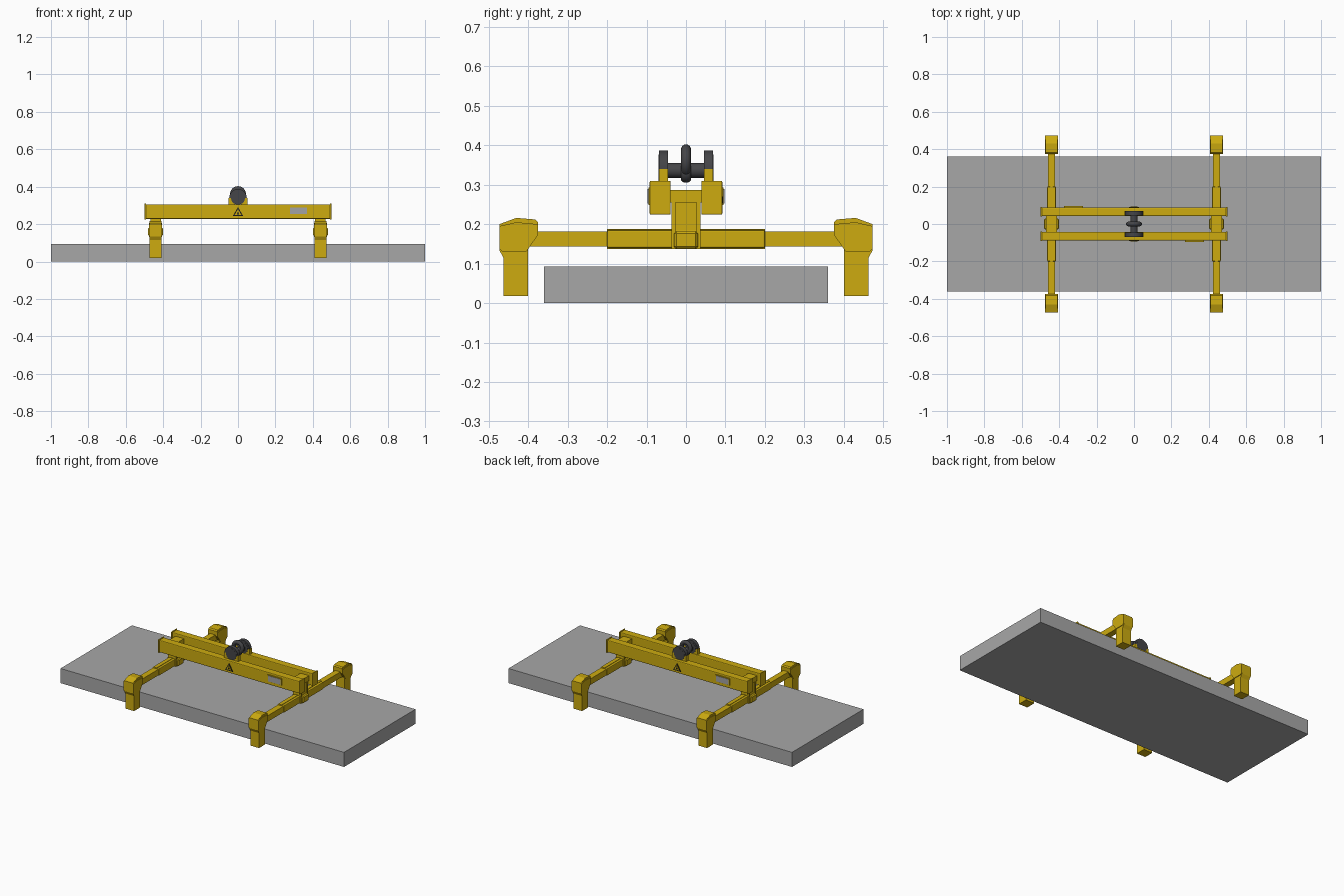
import bpy, bmesh, math
from mathutils import Vector, Matrix

if "Cube" in bpy.data.objects:
    bpy.data.objects.remove(bpy.data.objects["Cube"])


def mat(name, rgb):
    m = bpy.data.materials.new(name)
    m.diffuse_color = (*rgb, 1)
    m.use_nodes = True
    m.node_tree.nodes["Principled BSDF"].inputs["Base Color"].default_value = m.diffuse_color
    return m


YELLOW = mat("yellow_paint", (0.61, 0.41, 0.005))
GREY = mat("concrete_grey", (0.39, 0.39, 0.39))
DARK = mat("dark_steel", (0.06, 0.06, 0.065))
BLACK = mat("black", (0.01, 0.01, 0.01))
PLATE = mat("plate_grey", (0.36, 0.36, 0.37))


def finish(name, bm, material, bevel=0, segs=1, smooth=False):
    bmesh.ops.recalc_face_normals(bm, faces=bm.faces)
    me = bpy.data.meshes.new(name)
    bm.to_mesh(me)
    bm.free()
    me.materials.append(material)
    ob = bpy.data.objects.new(name, me)
    bpy.context.collection.objects.link(ob)
    if bevel:
        b = ob.modifiers.new("bevel", "BEVEL")
        b.width, b.segments = bevel, segs
    if smooth:
        bpy.ops.object.select_all(action="DESELECT")
        ob.select_set(True)
        bpy.context.view_layer.objects.active = ob
        bpy.ops.object.shade_smooth_by_angle(angle=math.radians(35))
    return ob


def box(name, x, y, z, material, bevel=0, segs=1):
    """Box from (min, max) ranges."""
    bm = bmesh.new()
    bmesh.ops.create_cube(bm, size=1)
    for v in bm.verts:
        v.co = Vector([(a + b) / 2 + c * (b - a) for (a, b), c in zip((x, y, z), v.co)])
    return finish(name, bm, material, bevel, segs)


def prism(name, pts, axis, lo, hi, material, smooth=False):
    """Extrude a profile: axis 'x' takes (y, z) points, axis 'y' takes (x, z)."""
    bm = bmesh.new()
    at = (lambda p, d: (d, p[0], p[1])) if axis == "x" else (lambda p, d: (p[0], d, p[1]))
    f = bm.faces.new([bm.verts.new(at(p, lo)) for p in pts])
    r = bmesh.ops.extrude_face_region(bm, geom=[f])
    move = Vector((hi - lo, 0, 0) if axis == "x" else (0, hi - lo, 0))
    bmesh.ops.translate(bm, vec=move, verts=[g for g in r["geom"] if isinstance(g, bmesh.types.BMVert)])
    return finish(name, bm, material, smooth=smooth)


def arc(r, cz, a0, a1, n=24):
    return [(r * math.cos(math.radians(a0 + (a1 - a0) * i / n)),
             cz + r * math.sin(math.radians(a0 + (a1 - a0) * i / n))) for i in range(n + 1)]


def lathe(name, pts, cz, material, closed=False, n=32):
    """Revolve (radius, y) points about the y axis at height cz."""
    bm = bmesh.new()
    rings = [[bm.verts.new((r * math.cos(k * math.tau / n), y, cz + r * math.sin(k * math.tau / n)))
              for k in range(n)] for r, y in pts]
    pairs = list(zip(rings, rings[1:])) + ([(rings[-1], rings[0])] if closed else [])
    for a, b in pairs:
        for k in range(n):
            bm.faces.new((a[k], a[(k + 1) % n], b[(k + 1) % n], b[k]))
    if not closed:
        bm.faces.new(rings[0])
        bm.faces.new(rings[-1])
    return finish(name, bm, material, smooth=True)


# Concrete slab
box("slab", (-1, 1), (-0.36, 0.36), (0, 0.093), GREY)

# Twin beams with end plates, saddles and signs
for s, side in ((-1, "front"), (1, "back")):
    def yr(a, b):
        return tuple(sorted((s * a, s * b)))

    box(side + "_beam", (-0.495, 0.495), yr(0.042, 0.089), (0.228, 0.306), YELLOW, 0.005, 2)
    for e, end in ((-1, "left"), (1, "right")):
        box(f"{side}_{end}_end_plate", tuple(sorted((e * 0.492, e * 0.5))),
            yr(0.039, 0.092), (0.224, 0.31), YELLOW, 0.003, 2)
    # Yellow saddle with a round seat, holding the dark pin cap
    seat = arc(0.037, 0.34, 180, 360)
    prism(side + "_saddle", [(0.05, 0.34), (0.05, 0.3), (-0.05, 0.3), (-0.05, 0.34)] + seat,
          "y", *yr(0.046, 0.069), YELLOW)
    prism(side + "_strap", arc(0.047, 0.34, 0, 180), "y", *yr(0.046, 0.069), DARK, True)
    lathe(side + "_pin_cap", [(0.037, s * 0.045), (0.037, s * 0.07)], 0.34, DARK)
    # Warning triangle: black, yellow, black mark
    for nm, w, z0, z1, d, m in (("border", 0.028, 0.243, 0.291, 0.091, BLACK),
                                ("field", 0.018, 0.249, 0.281, 0.0925, YELLOW),
                                ("mark", 0.006, 0.252, 0.270, 0.0935, BLACK)):
        prism(f"{side}_warning_{nm}", [(-w, z0), (w, z0), (0, z1)], "y", *yr(0.087, d), m)
    # Rating plate
    cx = -s * 0.323
    box(side + "_plate_frame", (cx - 0.05, cx + 0.05), yr(0.087, 0.095), (0.249, 0.293), YELLOW)
    box(side + "_rating_plate", (cx - 0.045, cx + 0.045), yr(0.093, 0.097), (0.253, 0.289), PLATE)

# Lifting pin, collar and ring
lathe("lifting_pin", [(0.019, -0.06), (0.019, 0.06)], 0.336, DARK)
lathe("pin_collar", [(0.019, -0.013), (0.023, -0.011), (0.026, -0.006), (0.026, 0.006),
                     (0.023, 0.011), (0.019, 0.013)], 0.332, DARK)
lathe("lifting_ring", [(0.03 + 0.0125 * math.cos(t * math.tau / 14), 0.0125 * math.sin(t * math.tau / 14))
                       for t in range(14)], 0.36, DARK, True)

# Cross arms, one at each end
LEG = [(0.40, 0.018), (0.462, 0.018), (0.462, 0.114), (0.473, 0.134), (0.473, 0.2),
       (0.43, 0.216), (0.382, 0.212), (0.375, 0.205), (0.375, 0.173), (0.40, 0.138)]
CHEEK = [(0.405, 0.13), (0.465, 0.13), (0.473, 0.138), (0.473, 0.195), (0.43, 0.205),
         (0.375, 0.2), (0.375, 0.173)]
for e, end in ((-1, "left"), (1, "right")):
    c = e * 0.441

    def xr(h):
        return (c - h, c + h)

    box(end + "_arm", xr(0.019), (-0.41, 0.41), (0.143, 0.181), YELLOW)
    # Outer sleeve with stiffening strips above and below
    box(end + "_sleeve", xr(0.023), (-0.2, 0.2), (0.14, 0.185), YELLOW, 0.004, 2)
    box(end + "_sleeve_top_strip", xr(0.008), (-0.2, 0.2), (0.18, 0.188), YELLOW)
    box(end + "_sleeve_bottom_strip", xr(0.008), (-0.2, 0.2), (0.137, 0.145), YELLOW)
    # Hanger joining the sleeve to the beams
    box(end + "_hanger_collar", xr(0.04), (-0.03, 0.03), (0.137, 0.182), YELLOW, 0.006)
    box(end + "_hanger_post", xr(0.022), (-0.027, 0.027), (0.137, 0.257), YELLOW)
    for s in (-1, 1):
        box(end + "_hanger_plate", xr(0.028), tuple(sorted((s * 0.027, s * 0.037))),
            (0.137, 0.256), YELLOW)
    box(end + "_beam_spacer", xr(0.03), (-0.045, 0.045), (0.255, 0.287), YELLOW)
    # Gripping legs
    for s, side in ((-1, "front"), (1, "back")):
        prism(f"{end}_{side}_leg", [(s * y, z) for y, z in LEG], "x", *xr(0.031), YELLOW)
        for k in (-1, 1):
            a, b = sorted((c + k * 0.028, c + k * 0.035))
            prism(f"{end}_{side}_leg_cheek", [(s * y, z) for y, z in CHEEK], "x", a, b, YELLOW)
